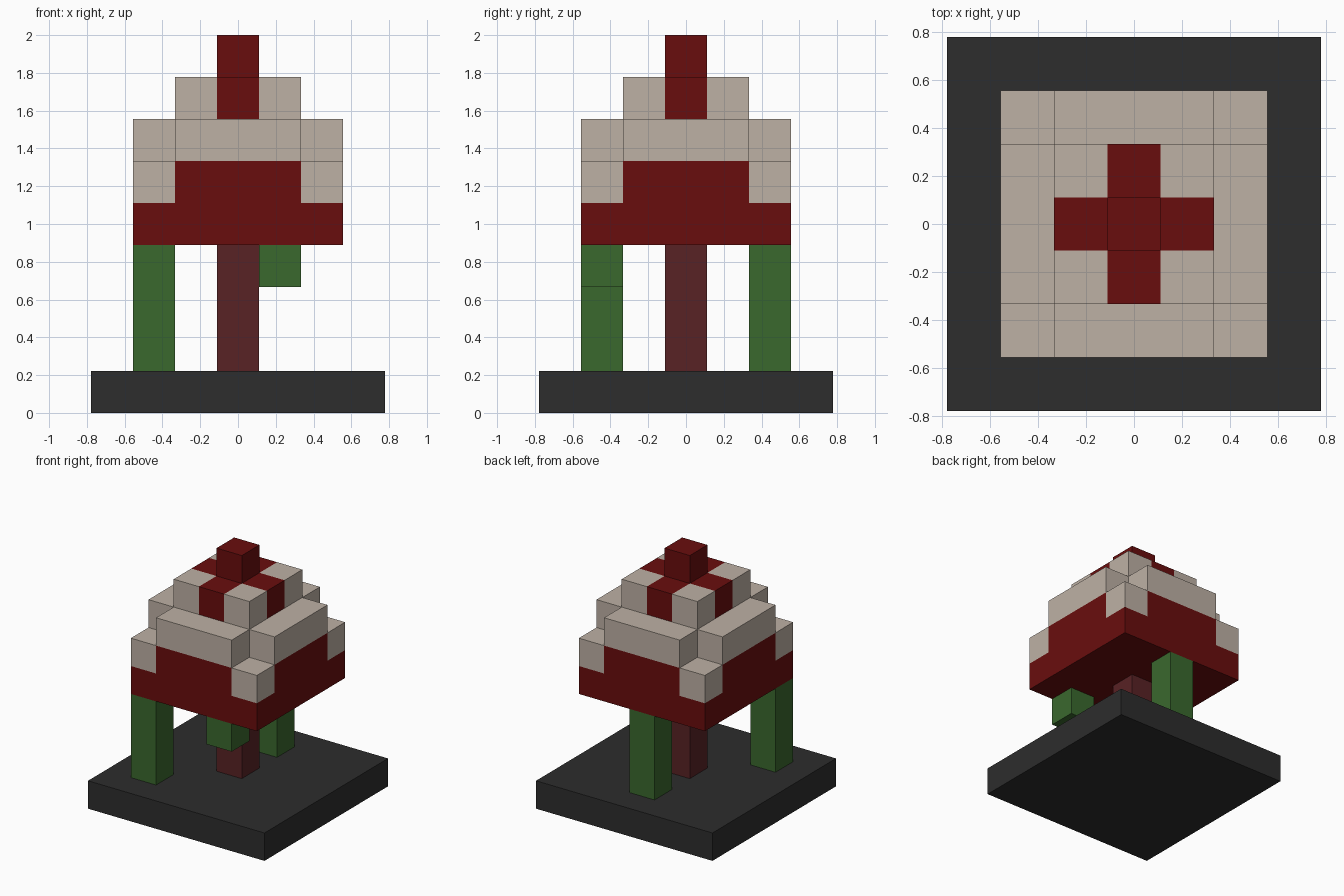
import bpy
import bmesh

U = 2 / 9  # edge of one block

if "Cube" in bpy.data.objects:
    bpy.data.objects.remove(bpy.data.objects["Cube"], do_unlink=True)


def material(name, r, g, b):
    m = bpy.data.materials.new(name)
    m.use_nodes = True
    m.diffuse_color = (r, g, b, 1)
    bsdf = next(n for n in m.node_tree.nodes if n.type == "BSDF_PRINCIPLED")
    bsdf.inputs["Base Color"].default_value = (r, g, b, 1)
    return m


charcoal = material("charcoal", 0.026, 0.026, 0.026)
red = material("deep red", 0.141, 0.004, 0.004)
cream = material("cream", 0.515, 0.440, 0.376)
brown = material("red brown", 0.098, 0.016, 0.018)
green = material("leaf green", 0.042, 0.138, 0.027)


def prism(name, outline, bottom, top, mat):
    """Extrude an outline, measured in blocks, from bottom to top."""
    bm = bmesh.new()
    base = bm.faces.new([bm.verts.new((x * U, y * U, bottom * U)) for x, y in outline])
    walls = bmesh.ops.extrude_face_region(bm, geom=[base], use_keep_orig=True)
    verts = [v for v in walls["geom"] if isinstance(v, bmesh.types.BMVert)]
    bmesh.ops.translate(bm, verts=verts, vec=(0, 0, (top - bottom) * U))
    bmesh.ops.recalc_face_normals(bm, faces=bm.faces)
    mesh = bpy.data.meshes.new(name)
    bm.to_mesh(mesh)
    bm.free()
    mesh.materials.append(mat)
    obj = bpy.data.objects.new(name, mesh)
    bpy.context.collection.objects.link(obj)
    return obj


def box(name, x, y, bottom, top, mat, width=1):
    h = width / 2
    outline = [(x - h, y - h), (x + h, y - h), (x + h, y + h), (x - h, y + h)]
    return prism(name, outline, bottom, top, mat)


def cross(name, reach, half, bottom, top, mat):
    """Plus-shaped layer with arms of the given reach and half width."""
    arm = [(half, -half), (reach, -half), (reach, half)]
    outline = []
    for _ in range(4):
        outline += arm
        arm = [(-y, x) for x, y in arm]
    return prism(name, outline, bottom, top, mat)


def corners(name, offset, bottom, top, mat):
    for side, sx in (("left", 1), ("right", -1)):
        for end, sy in (("front", -1), ("back", 1)):
            box(f"{name}_{end}_{side}", sx * offset, sy * offset, bottom, top, mat)


# Ground slab, trunk and hanging vines
box("ground_slab", 0, 0, 0, 1, charcoal, width=7)
box("trunk", 0, 0, 1, 4, brown)
box("long_vine_front", -2, -2, 1, 4, green)
box("long_vine_back", 0, 2, 1, 4, green)
box("short_vine_front", 1, -2, 3, 4, green)

# Stepped cap
box("cap_brim", 0, 0, 4, 5, red, width=5)
cross("cap_band", 2.5, 1.5, 5, 6, red)
corners("brim_corner", 2, 5, 6, cream)
cross("cap_shoulder", 2.5, 1.5, 6, 7, cream)
cross("crown_cross", 1.5, 0.5, 7, 8, red)
corners("crown_corner", 1, 7, 8, cream)
box("cap_tip", 0, 0, 8, 9, red)
